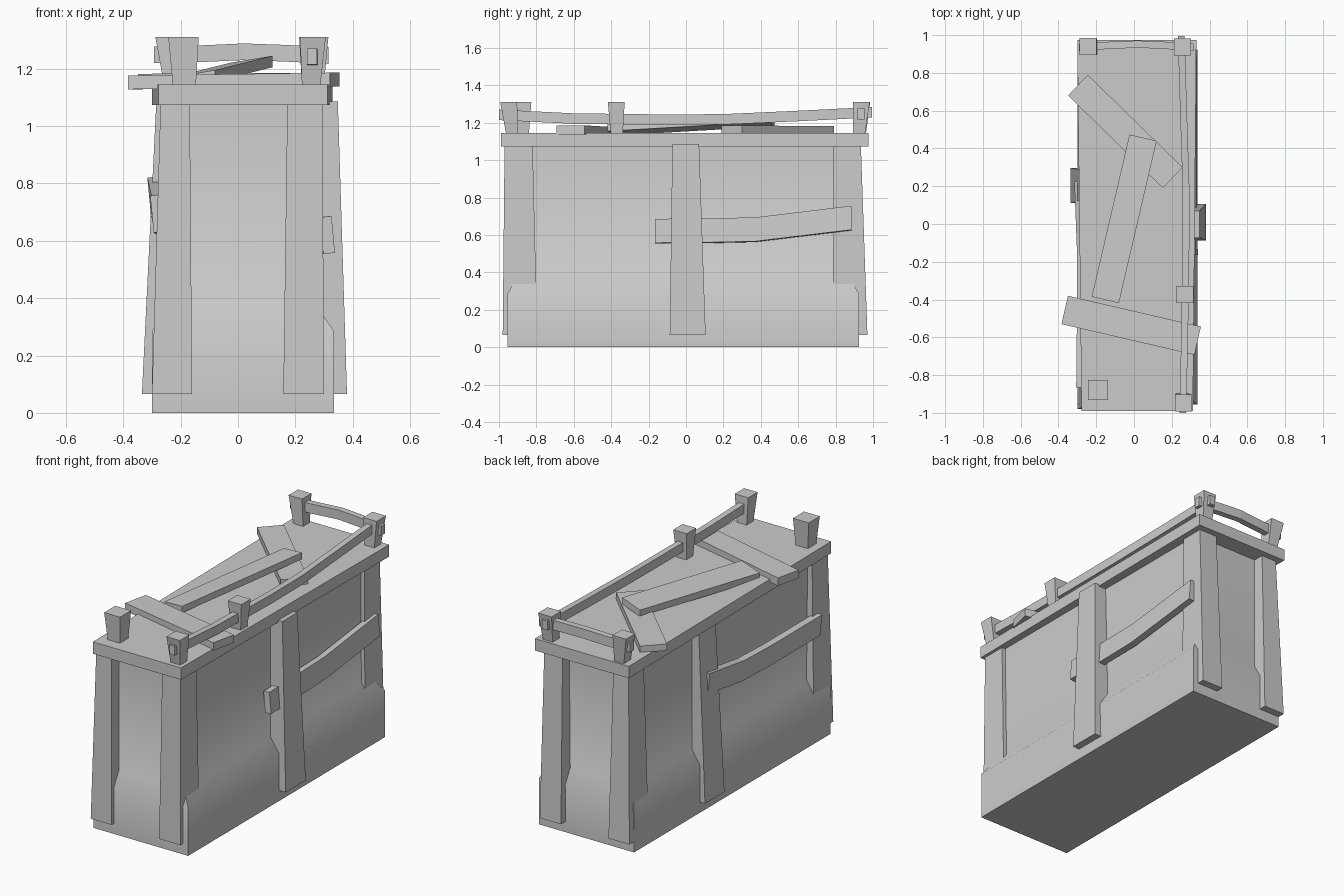
import bpy, bmesh
from mathutils import Vector


def loft(name, rings):
    """Skin a list of four-point rings and cap both ends."""
    bm = bmesh.new()
    rows = [[bm.verts.new(p) for p in r] for r in rings]
    for a, b in zip(rows, rows[1:]):
        for i in range(4):
            j = (i + 1) % 4
            bm.faces.new((a[i], a[j], b[j], b[i]))
    bm.faces.new(rows[0])
    bm.faces.new(rows[-1])
    bmesh.ops.recalc_face_normals(bm, faces=bm.faces)
    me = bpy.data.meshes.new(name)
    bm.to_mesh(me)
    bm.free()
    ob = bpy.data.objects.new(name, me)
    bpy.context.collection.objects.link(ob)
    return ob


def stack(name, *levels):
    """Rectangles (x0, x1, y0, y1, z) lofted upward."""
    return loft(name, [[(x0, y0, z), (x1, y0, z), (x1, y1, z), (x0, y1, z)]
                       for x0, x1, y0, y1, z in levels])


def beam(name, path, u, v):
    """Sweep a rectangle with half-extents u and v along a path."""
    u, v = Vector(u), Vector(v)
    return loft(name, [[Vector(p) + s * u + t * v
                        for s, t in ((-1, -1), (1, -1), (1, 1), (-1, 1))] for p in path])


# Crate body with flared base
body = stack("crate_body",
             (-0.30, 0.335, -0.955, 0.925, 0),
             (-0.30, 0.335, -0.955, 0.925, 0.285),
             (-0.245, 0.275, -0.905, 0.875, 0.37),
             (-0.24, 0.27, -0.90, 0.87, 1.09))
bpy.context.view_layer.objects.active = body
body.select_set(True)
bpy.ops.object.shade_smooth_by_angle(angle=0.65)

# Lid slab, a little wider at the back
loft("lid", [[(-0.278, -0.99, z), (0.312, -0.99, z), (0.33, 0.975, z), (-0.30, 0.975, z)]
             for z in (1.073, 1.145)])

# Corner posts
for side, xb, xt in (("left", (-0.30, -0.16), (-0.27, -0.168)),
                     ("right", (0.158, 0.30), (0.172, 0.294))):
    for end, yb, yt in (("front", (-0.98, -0.795), (-0.97, -0.82)),
                        ("back", (0.785, 0.97), (0.79, 0.935))):
        stack(f"corner_post_{end}_{side}", (*xb, *yb, 0.065), (*xt, *yt, 1.08))

# Middle posts on the long sides
stack("middle_post_right", (0.25, 0.38, -0.087, 0.105, 0.065), (0.25, 0.348, -0.073, 0.07, 1.085))
stack("middle_post_left", (-0.335, -0.22, 0.11, 0.297, 0.065), (-0.285, -0.22, 0.125, 0.285, 1.08))

# Bent side planks
beam("side_plank_right",
     [(0.312, -0.165, 0.62), (0.308, 0.10, 0.622), (0.306, 0.37, 0.628), (0.306, 0.885, 0.69)],
     (0.02, 0, 0.002), (-0.006, 0, 0.064))
beam("side_plank_left",
     [(-0.29, 0.225, 0.758), (-0.277, -0.12, 0.70), (-0.275, -0.38, 0.69), (-0.28, -0.865, 0.695)],
     (0.02, 0, 0.002), (-0.006, 0, 0.064))

# Railing posts, wider at the top
for name, x, y, dx, dy in (("front_left", -0.187, -0.88, -0.003, 0.0),
                           ("front_right", 0.255, -0.93, 0.006, -0.018),
                           ("middle_right", 0.267, -0.37, 0.003, -0.003),
                           ("back_right", 0.255, 0.925, 0.003, 0.012),
                           ("back_left", -0.225, 0.93, -0.018, 0.01)):
    h = 0.053 if name == "front_left" else 0.045
    b = h - 0.013
    stack("rail_post_" + name,
          (x - b, x + b, y - b, y + b, 1.14),
          (x + dx - h, x + dx + h, y + dy - h, y + dy + h, 1.31))

# Sagging side rail and arched back rail
beam("side_rail",
     [(0.258, -1.0, 1.242), (0.268, -0.6, 1.222), (0.275, -0.1, 1.216),
      (0.275, 0.2, 1.218), (0.262, 0.6, 1.236), (0.25, 0.995, 1.256)],
     (0.018, 0, 0), (0, 0, 0.028))
beam("back_rail",
     [(-0.292, 0.935, 1.248), (-0.13, 0.946, 1.252), (0.02, 0.952, 1.259),
      (0.16, 0.946, 1.254), (0.315, 0.935, 1.246)],
     (0, 0.019, 0), (0, 0, 0.029))

# Loose planks lying on the lid
beam("loose_plank_back", [(-0.297, 0.735, 1.162), (0.205, 0.245, 1.165)],
     (0.052, 0.055, 0), (0, 0, 0.02))
beam("loose_plank_middle", [(-0.152, -0.402, 1.163), (0.048, 0.457, 1.213)],
     (0.072, -0.017, 0.012), (0, 0, 0.02))
beam("loose_plank_front", [(-0.367, -0.455, 1.152), (0.337, -0.618, 1.162)],
     (0.017, 0.075, 0), (0, 0, 0.024))
